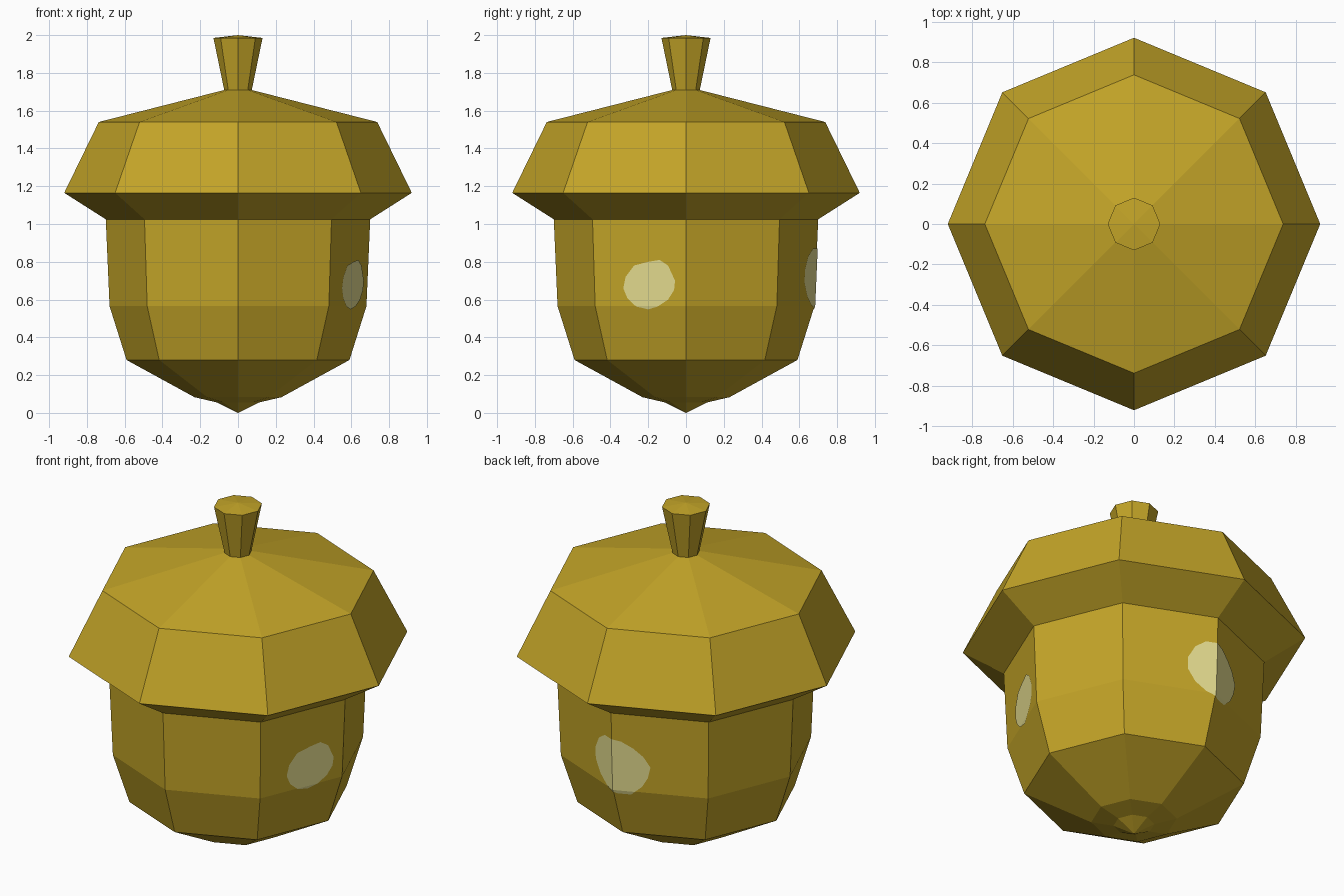
import bpy, bmesh, math
from mathutils import Vector

if "Cube" in bpy.data.objects:
    bpy.data.objects.remove(bpy.data.objects["Cube"])

SIDES = 8
KINK = 0.565                      # height of the bend in the nut wall
SLOPE = math.tan(math.pi / SIDES)


def material(name, rgb):
    m = bpy.data.materials.new(name)
    m.diffuse_color = (*rgb, 1)
    m.use_nodes = True
    m.node_tree.nodes["Principled BSDF"].inputs["Base Color"].default_value = m.diffuse_color
    return m


ochre = material("ochre", (0.55, 0.375, 0.021))
cream = material("pale cream", (0.79, 0.73, 0.28))


def finish(name, bm, mat):
    me = bpy.data.meshes.new(name)
    bm.to_mesh(me)
    bm.free()
    me.materials.append(mat)
    ob = bpy.data.objects.new(name, me)
    bpy.context.collection.objects.link(ob)
    return ob


def lathe(name, profile, mat):
    """Octagonal turned shape from (radius, height) points, bottom to top."""
    bm = bmesh.new()
    rings = []
    for r, z in profile:
        if r == 0:
            rings.append([bm.verts.new((0, 0, z))] * SIDES)
        else:
            rings.append([bm.verts.new((r * math.cos(a), r * math.sin(a), z))
                          for a in (2 * math.pi * i / SIDES for i in range(SIDES))])
    for lo, hi in zip(rings, rings[1:]):
        for i in range(SIDES):
            j = (i + 1) % SIDES
            bm.faces.new(dict.fromkeys((lo[i], lo[j], hi[j], hi[i])))
    return finish(name, bm, mat)


def wall(u, z):
    """Depth of the nut wall seen along an axis, at sideways offset u."""
    r = 0.68 + (0.02 * (z - KINK) / 0.46 if z > KINK else 0.09 * (z - KINK) / 0.285)
    return r - SLOPE * abs(u) + 0.004


def spot(name, outline, axis):
    """Thin painted patch, cut at the facet edges and laid on the wall."""
    bm = bmesh.new()
    bm.faces.new([bm.verts.new((u, 0, z)) for u, z in outline])
    for co, no in (((0, 0, 0), (1, 0, 0)), ((0, 0, KINK), (0, 0, 1))):
        bmesh.ops.bisect_plane(bm, geom=bm.verts[:] + bm.edges[:] + bm.faces[:],
                               plane_co=co, plane_no=no, dist=1e-5)
    for v in bm.verts:
        u, z = v.co.x, v.co.z
        d = wall(u, z)
        v.co = (d, u, z) if axis == "x" else (u, d, z)
    bm.normal_update()
    out = Vector((1, 0, 0)) if axis == "x" else Vector((0, 1, 0))
    for f in bm.faces:
        if f.normal.dot(out) < 0:
            f.normal_flip()
    return finish(name, bm, cream)


# Nut, cap and stem
lathe("nut", [(0, 0), (0.11, 0.055), (0.23, 0.083), (0.59, 0.28),
              (0.68, KINK), (0.70, 1.025)], ochre)
lathe("cap", [(0.70, 1.025), (0.92, 1.165), (0.737, 1.54), (0.07, 1.71), (0, 1.715)], ochre)
lathe("stem", [(0.072, 1.705), (0.13, 1.985), (0, 2.0)], ochre)

# Painted spots: one on the right, one at the back
spot("right_spot", [(-.20, .80), (-.14, .81), (-.095, .78), (-.058, .70), (-.063, .65),
                    (-.095, .60), (-.15, .563), (-.20, .548), (-.264, .563),
                    (-.31, .606), (-.332, .66), (-.32, .72), (-.275, .78)], "x")
spot("back_spot", [(0, .87), (.06, .87), (.115, .83), (.15, .76), (.15, .69), (.11, .62),
                   (.05, .57), (-.02, .545), (-.09, .545), (-.15, .60), (-.18, .655),
                   (-.195, .72), (-.16, .78), (-.11, .825), (-.05, .86)], "y")
